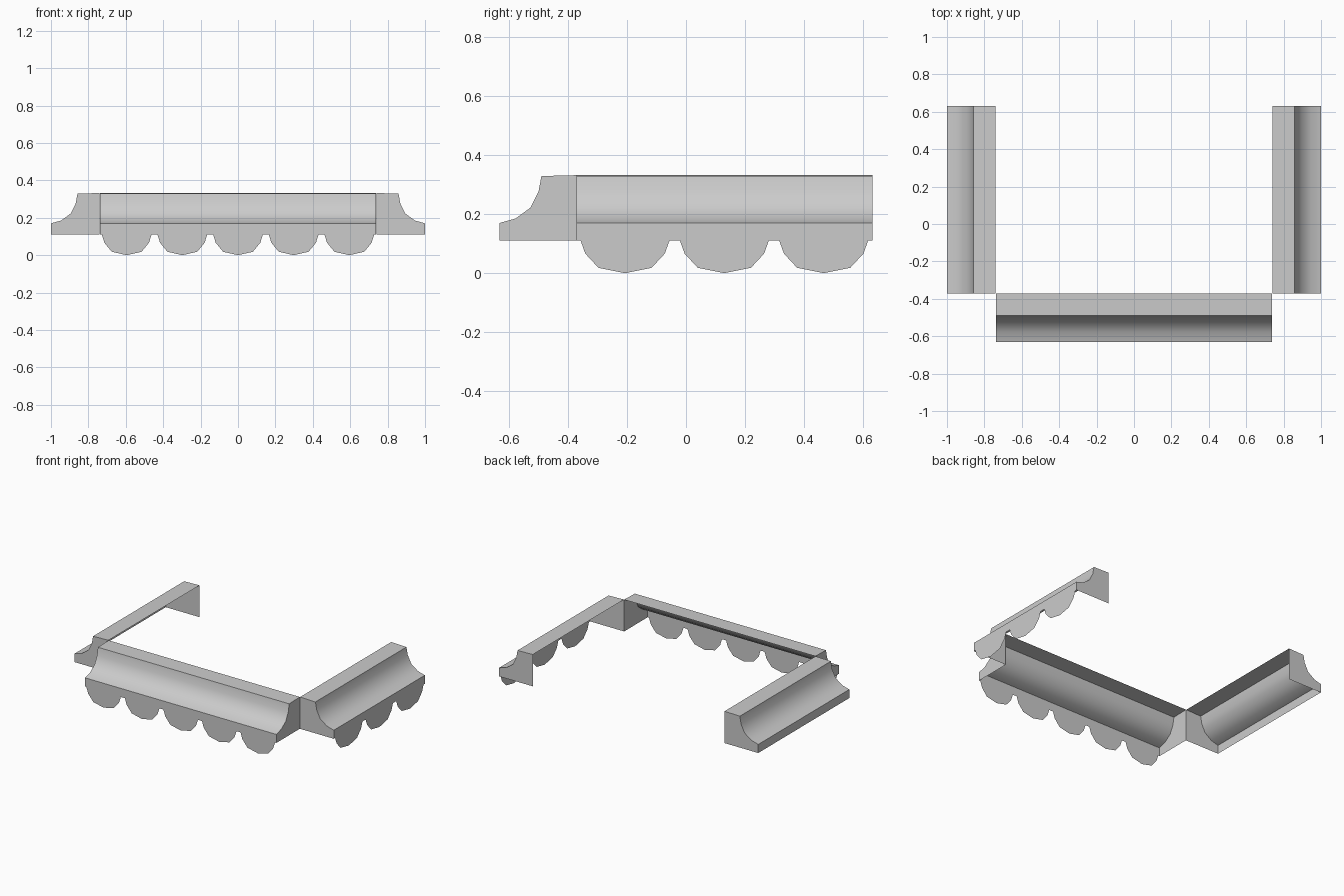
import bpy, bmesh, math
from mathutils import Matrix

cube = bpy.data.objects.get("Cube")
if cube:
    bpy.data.objects.remove(cube, do_unlink=True)

grey = bpy.data.materials.new("light_grey")
grey.use_nodes = True
colour = (0.6, 0.6, 0.6, 1)
grey.diffuse_color = colour
grey.node_tree.nodes["Principled BSDF"].inputs["Base Color"].default_value = colour

BOTTOM, DEPTH = 0.11, 0.26

# Awning cross-section: (distance out from the wall, height)
PROFILE = [(0, 0.332), (0.118, 0.329), (0.128, 0.276), (0.155, 0.222),
           (0.206, 0.185), (DEPTH, 0.17), (DEPTH, BOTTOM)]

# Half a scallop: (fraction of half the spacing, height)
SCALLOP = [(0.895, BOTTOM), (0.8, 0.066), (0.535, 0.018)]


def make_object(name, bm, place):
    mesh = bpy.data.meshes.new(name)
    bm.to_mesh(mesh)
    bm.free()
    mesh.materials.append(grey)
    obj = bpy.data.objects.new(name, mesh)
    bpy.context.collection.objects.link(obj)
    mesh.transform(place)
    bpy.ops.object.select_all(action='DESELECT')
    obj.select_set(True)
    bpy.context.view_layer.objects.active = obj
    bpy.ops.object.shade_smooth_by_angle(angle=math.radians(35))


def canopy(name, length, place):
    """Open-backed shell swept along the wall, with an end cap at each side."""
    bm = bmesh.new()
    a, b = ([bm.verts.new((x, -d, z)) for d, z in PROFILE + [(0, BOTTOM)]]
            for x in (-length / 2, length / 2))
    for i in range(len(PROFILE) - 1):
        bm.faces.new((a[i + 1], b[i + 1], b[i], a[i]))
    bm.faces.new(b)
    bm.faces.new(a[::-1])
    make_object(name, bm, place)


def valance(name, length, count, place):
    """Row of scallops hanging flush below the front band."""
    bm = bmesh.new()
    half = length / count / 2
    outline = ([(-f, z) for f, z in SCALLOP] + [(0, 0)] + SCALLOP[::-1])
    for i in range(count):
        centre = -length / 2 + half * (2 * i + 1)
        bm.faces.new([bm.verts.new((centre + f * half, -DEPTH, z))
                      for f, z in outline])
    make_object(name, bm, place)


def side_place(sign):
    return (Matrix.Translation((sign * 0.74, 0.13, 0))
            @ Matrix.Rotation(sign * math.pi / 2, 4, 'Z'))


# Front section
front = Matrix.Translation((0, -0.372, 0))
canopy("front_canopy", 1.476, front)
valance("front_valance", 1.488, 5, front)

# Side sections; only the left one carries scallops
canopy("left_canopy", 1.004, side_place(1))
canopy("right_canopy", 1.004, side_place(-1))
valance("left_valance", 1.01, 3, side_place(1))
